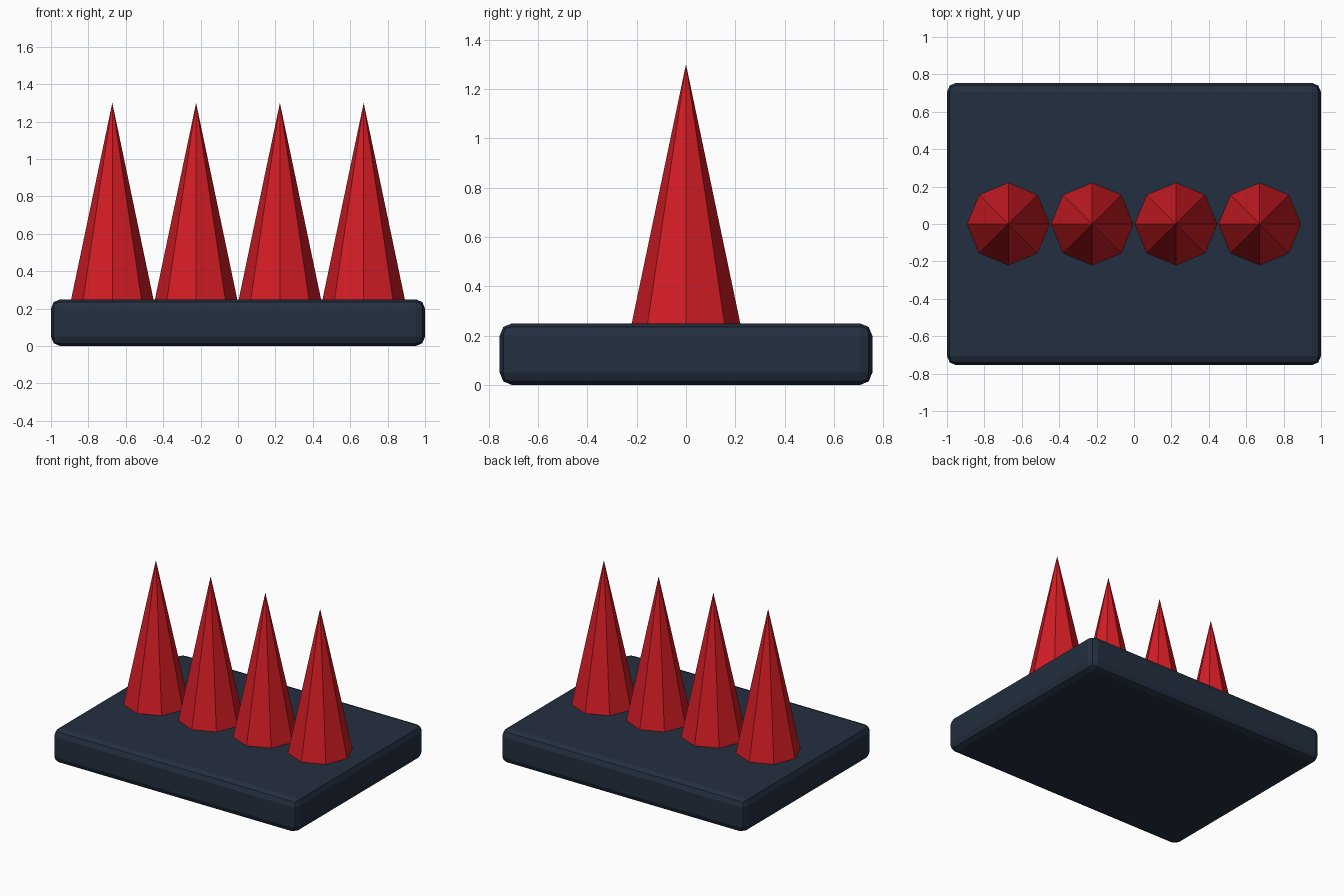
import bpy

if "Cube" in bpy.data.objects:
    bpy.data.objects.remove(bpy.data.objects["Cube"])


def material(name, color):
    mat = bpy.data.materials.new(name)
    mat.diffuse_color = color
    mat.use_nodes = True
    mat.node_tree.nodes["Principled BSDF"].inputs["Base Color"].default_value = mat.diffuse_color
    return mat


navy = material("navy", (0.017, 0.028, 0.05, 1))
red = material("red", (0.65, 0.012, 0.018, 1))

BASE_TOP, TIP, RADIUS, SPACING = 0.25, 1.30, 0.22, 0.448

# Base slab with rounded edges
bpy.ops.mesh.primitive_cube_add(size=1, location=(0, 0, BASE_TOP / 2))
base = bpy.context.object
base.name = "base"
base.scale = (2.0, 1.51, BASE_TOP)
bpy.ops.object.transform_apply(location=False, rotation=False, scale=True)
bevel = base.modifiers.new("rounded_edges", 'BEVEL')
bevel.width = 0.05
bevel.segments = 2
base.data.materials.append(navy)

# Row of eight-sided spikes
for i in range(4):
    bpy.ops.mesh.primitive_cone_add(
        vertices=8, radius1=RADIUS, radius2=0, depth=TIP - BASE_TOP,
        location=((i - 1.5) * SPACING, 0, (BASE_TOP + TIP) / 2))
    spike = bpy.context.object
    spike.name = f"spike_{i + 1}"
    spike.data.materials.append(red)
